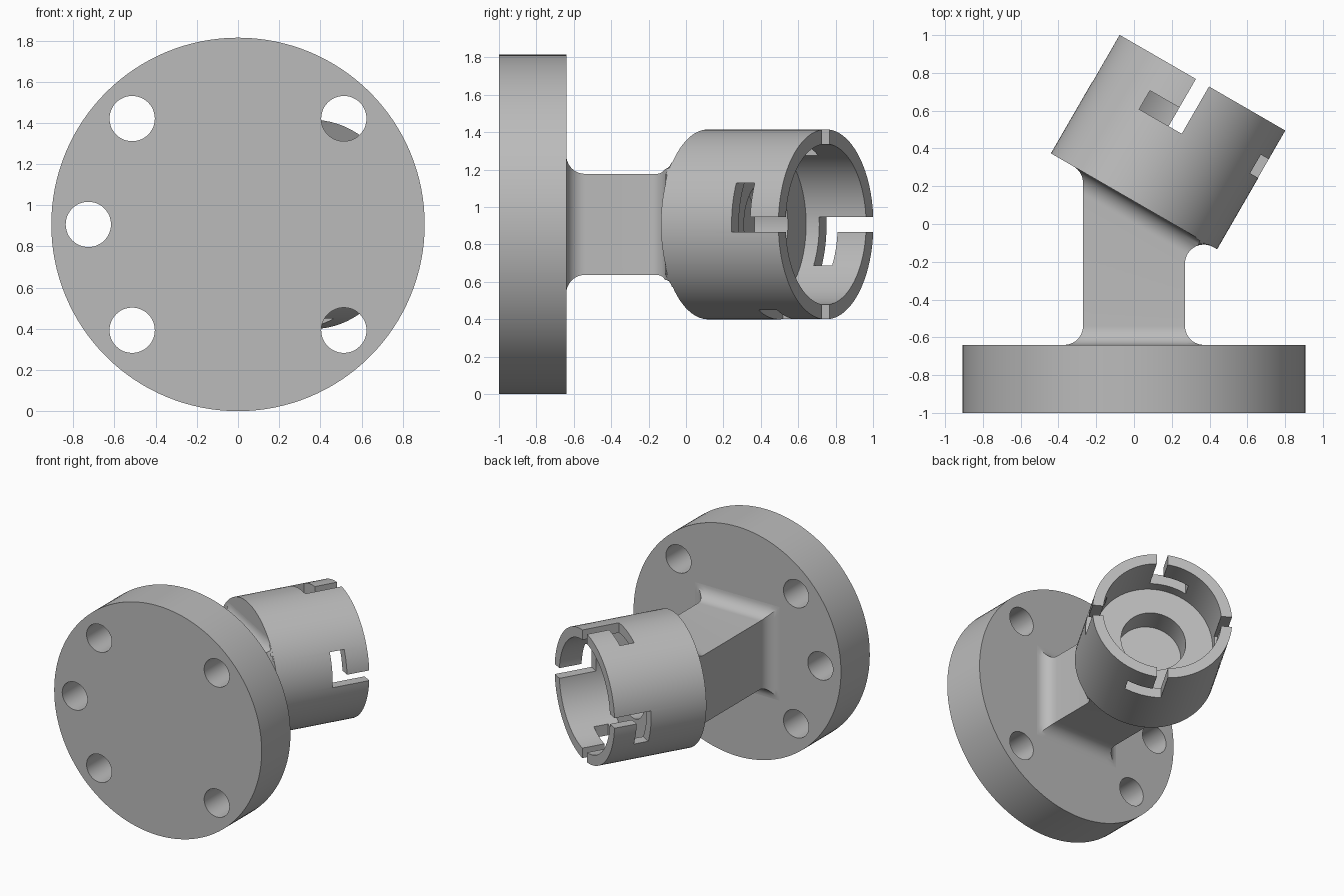
import bpy, bmesh
from math import sin, cos, pi, sqrt, radians
from mathutils import Matrix, Vector

cube = bpy.data.objects.get("Cube")
if cube:
    bpy.data.objects.remove(cube, do_unlink=True)

grey = bpy.data.materials.new("plain_grey")
grey.use_nodes = True
colour = (0.5, 0.5, 0.5, 1)
grey.diffuse_color = colour
grey.node_tree.nodes["Principled BSDF"].inputs["Base Color"].default_value = colour

MID = 0.907                               # height of the main axis
TILT = radians(30)
U = Vector((cos(TILT), -sin(TILT), 0))    # across the socket
A = Vector((sin(TILT), cos(TILT), 0))     # along the socket
BASE = Vector((0, 0.12, MID))             # centre of the socket underside
CUP_R, FLANGE_R, FLANGE_BACK = 0.508, 0.907, -0.64
HALF, FILLET = 0.27, 0.1


def make(name, bm):
    bmesh.ops.recalc_face_normals(bm, faces=bm.faces)
    mesh = bpy.data.meshes.new(name)
    bm.to_mesh(mesh)
    bm.free()
    mesh.materials.append(grey)
    ob = bpy.data.objects.new(name, mesh)
    bpy.context.collection.objects.link(ob)
    return ob


def loft(rings, caps=True):
    """Skin a list of closed rings of points."""
    bm = bmesh.new()
    rows = [[bm.verts.new(p) for p in ring] for ring in rings]
    n = len(rows[0])
    for a, b in zip(rows, rows[1:]):
        for i in range(n):
            j = (i + 1) % n
            bm.faces.new((a[i], a[j], b[j], b[i]))
    if caps:
        bm.faces.new(rows[0])
        bm.faces.new(rows[-1])
    return bm


def circle(r, z, n=96):
    return [(r * cos(2 * pi * i / n), r * sin(2 * pi * i / n), z) for i in range(n)]


def carve(ob, cutter):
    """Subtract the cutter, bake the result and remove the cutter."""
    cutter.hide_render = True
    mod = ob.modifiers.new("carve", 'BOOLEAN')
    mod.operation, mod.solver, mod.object = 'DIFFERENCE', 'EXACT', cutter
    bpy.context.view_layer.update()
    graph = bpy.context.evaluated_depsgraph_get()
    baked = bpy.data.meshes.new_from_object(ob.evaluated_get(graph))
    ob.modifiers.clear()
    ob.data = baked
    bpy.data.objects.remove(cutter, do_unlink=True)


def smooth(ob):
    bpy.ops.object.select_all(action='DESELECT')
    ob.select_set(True)
    bpy.context.view_layer.objects.active = ob
    bpy.ops.object.shade_smooth_by_angle(angle=radians(25))


# Mounting flange with five bolt holes
flange = make("mounting_flange", loft([circle(FLANGE_R, 0, 128), circle(FLANGE_R, 0.36, 128)]))
for degrees in (45, 135, 180, 225, 315):
    a = radians(degrees)
    hole = make("bolt_hole_cutter", loft([circle(0.11, -0.1, 48), circle(0.11, 0.5, 48)]))
    hole.data.transform(Matrix.Translation((0.727 * cos(a), 0.727 * sin(a), 0)))
    carve(flange, hole)
# local z runs backwards (+y), local y runs downwards
flange.data.transform(Matrix.Translation((0, -1, MID)) @ Matrix.Rotation(-pi / 2, 4, 'X'))
smooth(flange)

# Tilted socket: stepped bore turned from a profile
profile = [(CUP_R, 0), (CUP_R, 0.725), (0.43, 0.725), (0.43, 0.355), (0.235, 0.355), (0.235, 0.15)]
socket = make("tilted_socket", loft([circle(r, z) for r, z in profile]))

# Four L-shaped locking slots around the rim
slot = [(0.04, 0.436), (0.04, 0.8), (-0.04, 0.8), (-0.04, 0.55), (-0.22, 0.55), (-0.22, 0.436)]
for k in range(4):
    cutter = make("slot_cutter", loft([[(x, y, z) for y, z in slot] for x in (0.33, 0.6)]))
    cutter.data.transform(Matrix.Rotation(k * pi / 2, 4, 'Z'))
    carve(socket, cutter)
frame = Matrix((U, (0, 0, -1), A)).transposed().to_4x4()
socket.data.transform(Matrix.Translation(BASE) @ frame)
smooth(socket)


# Square neck with fillets flaring into the flange and the socket
def rectangle(left, right, half, n=12):
    corners = [(left, -half), (right, -half), (right, half), (left, half)]
    ring = []
    for i, p in enumerate(corners):
        a, b = Vector(p), Vector(corners[(i + 1) % 4])
        ring += [a.lerp(b, k / n) for k in range(n)]
    return ring


def arc(t):
    return sqrt(max(0, FILLET ** 2 - (FILLET - t) ** 2))


def socket_ring(t):
    """Section parallel to the socket underside, at distance t below it."""
    c, s, d = cos(TILT), sin(TILT), max(t, 0)
    left, right, half = (s * d - HALF) / c, (s * d + HALF) / c, HALF
    if d < 0.15:
        right = HALF / c + FILLET * sqrt(3) - arc(d)
    if d < 0.05:
        left = -HALF / c - FILLET / sqrt(3) + arc(d)
    if d < FILLET:
        half = HALF + FILLET - arc(d)
    ring = []
    for p in rectangle(left, right, half):
        p = p * min(1, (CUP_R - 0.002) / p.length)    # stay within the socket rim
        ring.append(BASE + U * p.x - A * t + Vector((0, 0, p.y)))
    return ring


steps = 10
rings = []
for i in range(steps + 1):
    t = FILLET * (1 - cos(pi / 2 * i / steps))
    h = HALF + FILLET - arc(t)
    rings.append([(p.x, FLANGE_BACK + t, MID + p.y) for p in rectangle(-h, h, h)])
rings.insert(0, [(x, FLANGE_BACK - 0.03, z) for x, y, z in rings[0]])
for i in range(19):
    rings.append(socket_ring(FILLET * (1 + cos(pi / 3 + 2 * pi / 3 * i / 18)) if i else 0.15))
rings.append(socket_ring(-0.03))
smooth(make("square_neck", loft(rings)))
